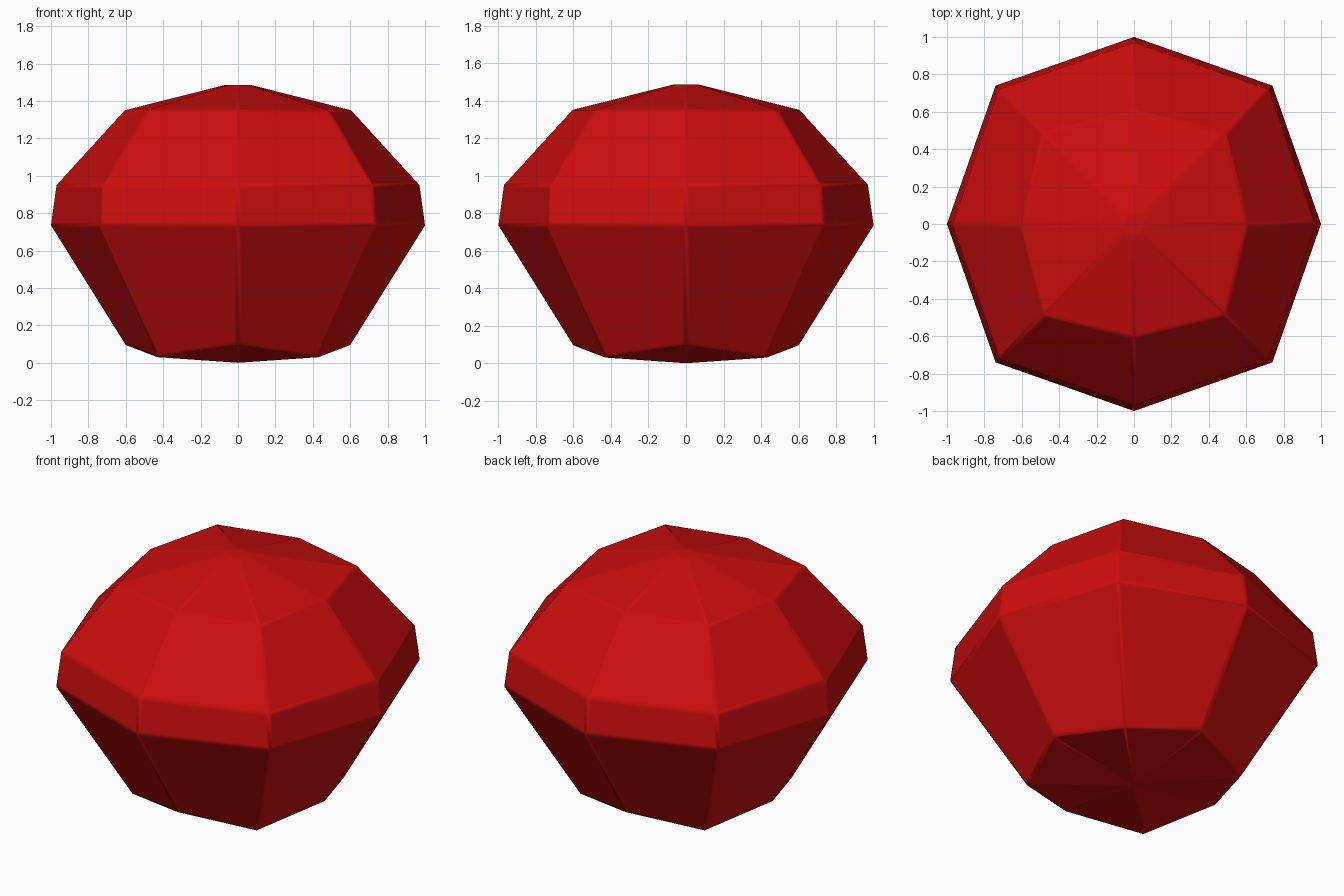
import bpy, bmesh, math

if "Cube" in bpy.data.objects:
    bpy.data.objects.remove(bpy.data.objects["Cube"])

red = bpy.data.materials.new("deep red")
red.diffuse_color = (0.60, 0.004, 0.004, 1)
red.use_nodes = True
red.node_tree.nodes["Principled BSDF"].inputs["Base Color"].default_value = red.diffuse_color

# Rings from bottom to top: (axis radius, axis z, corner half-width, corner z)
rings = [(0.60, 0.095, 0.43, 0.03),
         (1.00, 0.735, 0.74, 0.735),
         (0.97, 0.95, 0.72, 0.95),
         (0.605, 1.35, 0.485, 1.35),
         (0.07, 1.485, 0.05, 1.485)]

bm = bmesh.new()
loops = []
for axis_r, axis_z, corner, corner_z in rings:
    loop = []
    for i in range(8):
        a = i * math.pi / 4
        r, z = (axis_r, axis_z) if i % 2 == 0 else (corner * math.sqrt(2), corner_z)
        loop.append(bm.verts.new((r * math.cos(a), r * math.sin(a), z)))
    loops.append(loop)

# Side facets
for low, high in zip(loops, loops[1:]):
    for i in range(8):
        j = (i + 1) % 8
        bm.faces.new((low[i], low[j], high[j], high[i]))

# Flat crown and shallow pointed underside
bm.faces.new(loops[-1])
base = bm.verts.new((0, 0, 0))
for i in range(8):
    bm.faces.new((loops[0][(i + 1) % 8], loops[0][i], base))

# Narrow border on each facet, so only the facet edges shade softly
bmesh.ops.recalc_face_normals(bm, faces=bm.faces)
bmesh.ops.inset_individual(bm, faces=bm.faces[:], thickness=0.025, depth=0)
for f in bm.faces:
    f.smooth = True

mesh = bpy.data.meshes.new("faceted_body")
bm.to_mesh(mesh)
bm.free()
mesh.materials.append(red)
body = bpy.data.objects.new("faceted_body", mesh)
bpy.context.collection.objects.link(body)
soft = body.modifiers.new("soft facet edges", 'WEIGHTED_NORMAL')
soft.weight = 80
